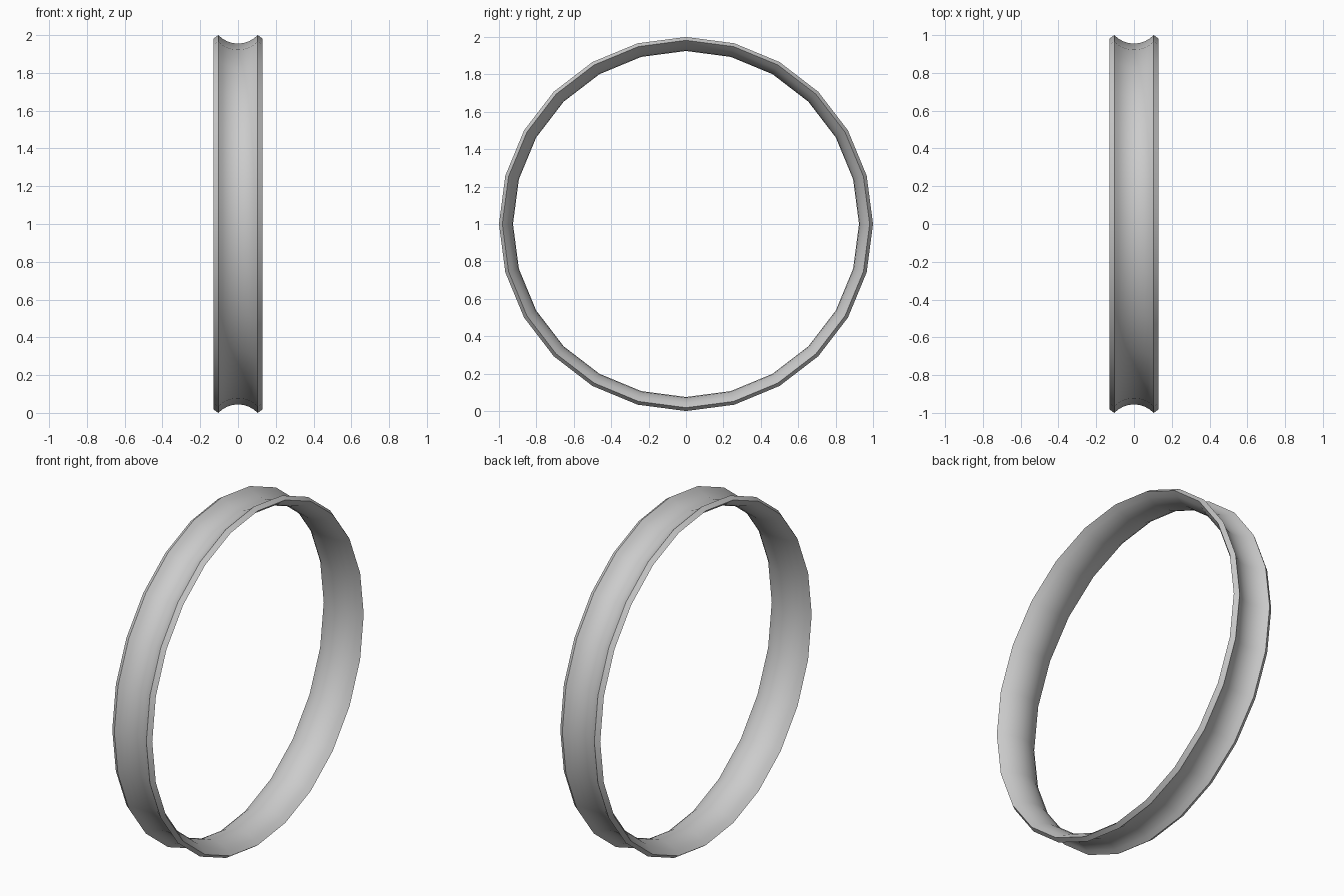
import bpy, bmesh, math

if "Cube" in bpy.data.objects:
    bpy.data.objects.remove(bpy.data.objects["Cube"])

SIDES, STEPS = 24, 8


def arc(half_width, r_edge, r_mid):
    """Shallow arc in (x, radius) that dips to r_mid at x = 0."""
    sag = r_edge - r_mid
    rad = (half_width ** 2 + sag ** 2) / (2 * sag)
    end = math.asin(half_width / rad)
    pts = []
    for i in range(STEPS + 1):
        a = -end + 2 * end * i / STEPS
        pts.append((rad * math.sin(a), r_mid + rad - rad * math.cos(a)))
    return pts


# Closed cross-section: grooved outside, bulging inside, slanted rims
profile = arc(0.104, 1.0, 0.955) + arc(0.13, 0.982, 0.925)[::-1]

# Sweep the cross-section around the x axis
bm = bmesh.new()
rings = []
for s in range(SIDES):
    a = 2 * math.pi * s / SIDES
    rings.append([bm.verts.new((x, r * math.sin(a), 1 + r * math.cos(a)))
                  for x, r in profile])
n = len(profile)
for s in range(SIDES):
    p, q = rings[s], rings[(s + 1) % SIDES]
    for i in range(n):
        j = (i + 1) % n
        bm.faces.new((p[i], p[j], q[j], q[i]))
bmesh.ops.recalc_face_normals(bm, faces=bm.faces)

mesh = bpy.data.meshes.new("wheel_rim")
bm.to_mesh(mesh)
bm.free()
rim = bpy.data.objects.new("wheel_rim", mesh)
bpy.context.collection.objects.link(rim)

# Smooth surfaces with crisp rim edges
bpy.context.view_layer.objects.active = rim
rim.select_set(True)
bpy.ops.object.shade_smooth_by_angle(angle=math.radians(35))
